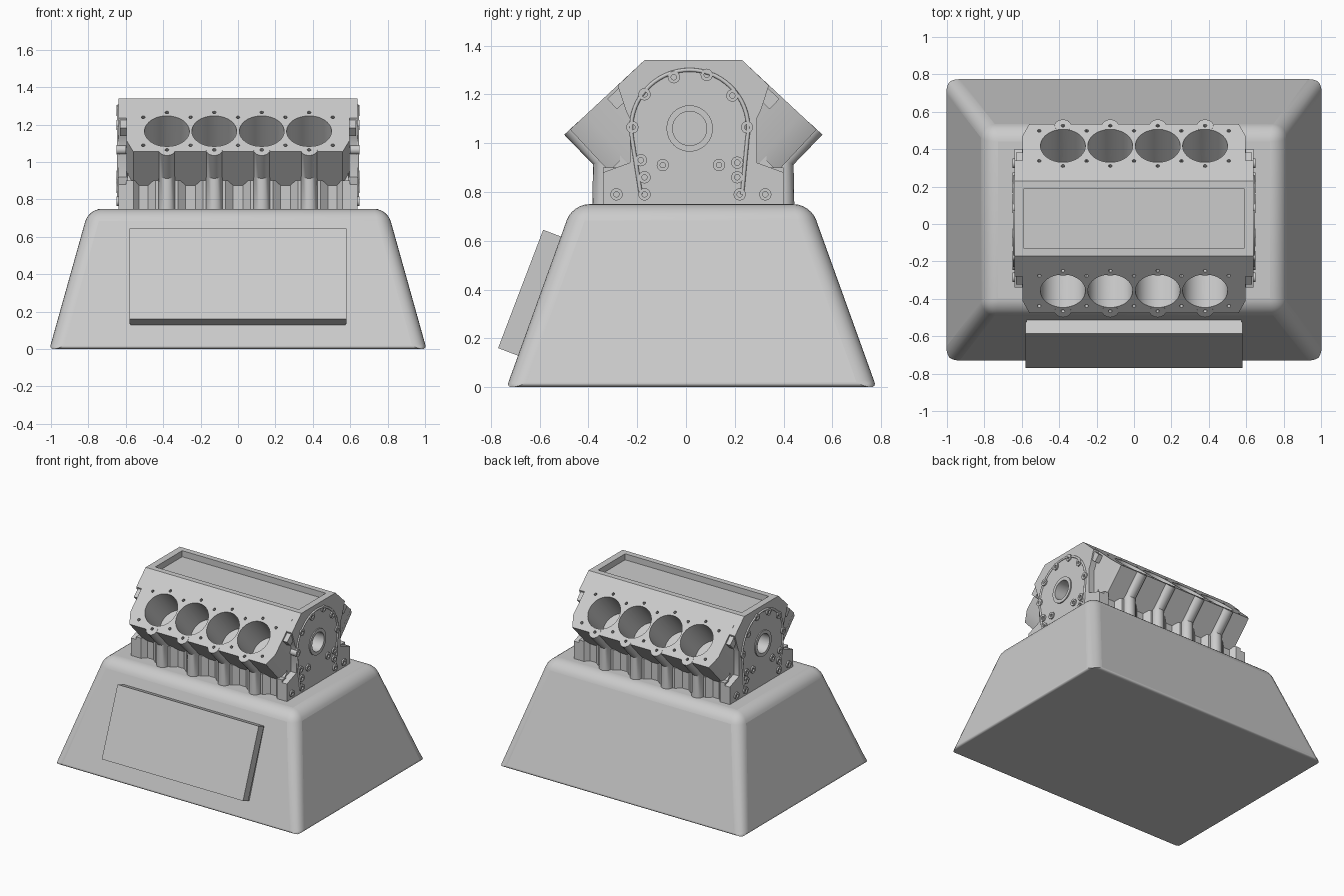
import bpy, bmesh
from math import sin, cos, pi, radians

if "Cube" in bpy.data.objects:
    bpy.data.objects.remove(bpy.data.objects["Cube"])

CY, TOP, A = 0.03, 1.34, radians(43)     # block centre line, block top, deck angle
BORES = (-0.38, -0.127, 0.127, 0.38)


def prism(bm, pts, f, h0, h1):
    """Extrude a 2D outline from h0 to h1; f maps (a, b, h) to space."""
    lo, hi = [[bm.verts.new(f(a, b, h)) for a, b in pts] for h in (h0, h1)]
    bm.faces.new(lo)
    bm.faces.new(hi)
    n = len(pts)
    for i in range(n):
        j = (i + 1) % n
        bm.faces.new((lo[i], lo[j], hi[j], hi[i]))


def ring(bm, a, b, r0, r1, f, h0, h1, n=32):
    loops = [[bm.verts.new(f(p, q, h)) for p, q in circle(a, b, r, n)]
             for r, h in ((r1, h0), (r1, h1), (r0, h1), (r0, h0))]
    for k in range(4):
        u, v = loops[k], loops[(k + 1) % 4]
        for i in range(n):
            j = (i + 1) % n
            bm.faces.new((u[i], u[j], v[j], v[i]))


def circle(a, b, r, n=32):
    return [(a + r * cos(2 * pi * i / n), b + r * sin(2 * pi * i / n)) for i in range(n)]


def rect(a0, a1, b0, b1):
    return [(a0, b0), (a1, b0), (a1, b1), (a0, b1)]


def mirrored(half):
    return half + [(-a, b) for a, b in reversed(half)]


def select(ob):
    bpy.ops.object.select_all(action='DESELECT')
    ob.select_set(True)
    bpy.context.view_layer.objects.active = ob


def smooth(ob):
    select(ob)
    bpy.ops.object.shade_smooth_by_angle(angle=radians(30))


def finish(name, bm):
    bmesh.ops.recalc_face_normals(bm, faces=bm.faces[:])
    me = bpy.data.meshes.new(name)
    bm.to_mesh(me)
    bm.free()
    ob = bpy.data.objects.new(name, me)
    bpy.context.collection.objects.link(ob)
    smooth(ob)
    return ob


def tube(name, paths, radius):
    """Round rods along polylines, converted to a mesh."""
    cu = bpy.data.curves.new(name, 'CURVE')
    cu.dimensions = '3D'
    cu.bevel_depth, cu.bevel_resolution, cu.use_fill_caps = radius, 6, True
    for path in paths:
        sp = cu.splines.new('POLY')
        sp.points.add(len(path) - 1)
        for p, co in zip(sp.points, path):
            p.co = (*co, 1)
    ob = bpy.data.objects.new(name, cu)
    bpy.context.collection.objects.link(ob)
    select(ob)
    bpy.ops.object.convert(target='MESH')
    ob = bpy.context.view_layer.objects.active
    bm = bmesh.new()
    bm.from_mesh(ob.data)
    bmesh.ops.remove_doubles(bm, verts=bm.verts[:], dist=1e-5)
    bmesh.ops.recalc_face_normals(bm, faces=bm.faces[:])
    bm.to_mesh(ob.data)
    bm.free()
    smooth(ob)
    return ob


def deck(s):          # (x, distance down the deck, depth under the deck)
    return lambda x, t, d: (x, CY + s * (0.2 + t * cos(A) - d * sin(A)),
                            TOP - t * sin(A) - d * cos(A))


def along_x(y, z, h):
    return (h, CY + y, z)


def along_z(x, y, h):
    return (x, CY + y, h)


# Rounded pedestal
bm = bmesh.new()
lo = [bm.verts.new((x, y, 0)) for x, y in rect(-1.008, 1.008, -0.735, 0.78)]
hi = [bm.verts.new((x, y, 0.75)) for x, y in rect(-0.798, 0.798, -0.465, 0.51)]
bm.faces.new(lo)
bm.faces.new(hi)
for i in range(4):
    j = (i + 1) % 4
    bm.faces.new((lo[i], lo[j], hi[j], hi[i]))
weight = bm.edges.layers.float.new('bevel_weight_edge')
for e in bm.edges:
    e[weight] = 0.3 if all(v.co.z == 0 for v in e.verts) else 1.0
base = finish("pedestal", bm)
bev = base.modifiers.new("round", 'BEVEL')
bev.limit_method, bev.width, bev.segments = 'WEIGHT', 0.07, 6
select(base)
bpy.ops.object.modifier_apply(modifier="round")
smooth(base)

# Sloping front plaque with its thin backing
for name, hw, d0, d1 in (("plaque", 0.58, 0.0, 0.066), ("plaque_backing", 0.574, 0.066, 0.1)):
    bm = bmesh.new()
    prism(bm, rect(-hw, hw, 0, 0.519),
          lambda x, t, d: (x, -0.77 + 0.356 * t + 0.934 * d, 0.16 + 0.934 * t - 0.356 * d), d0, d1)
    finish(name, bm)

# Cutters: bores, head bolt holes, valley pan, shaft recesses
bm = bmesh.new()
for s in (-1, 1):
    for x in BORES:
        prism(bm, circle(x, 0.257, 0.12, 48), deck(s), -0.05, 0.26)
        for t in (0.11, 0.404):
            prism(bm, circle(x, t, 0.01, 12), deck(s), -0.05, 0.05)
    for i in range(-2, 3):
        for t in (0.147, 0.367):
            prism(bm, circle(i * 0.2535, t, 0.01, 12), deck(s), -0.05, 0.05)
    prism(bm, circle(-0.015, 1.06, 0.07), along_x, s * 0.55, s * 0.8)
prism(bm, rect(-0.59, 0.59, -0.158, 0.158), along_z, 1.295, 1.5)
cutter = finish("cutter", bm)
cutter.hide_render = True


def cut(ob):
    m = ob.modifiers.new("cut", 'BOOLEAN')
    m.operation, m.solver, m.object = 'DIFFERENCE', 'EXACT', cutter
    select(ob)
    bpy.ops.object.modifier_apply(modifier="cut")
    smooth(ob)


# Engine core
bm = bmesh.new()
prism(bm, mirrored([(0.2, TOP), (0.3, 1.235), (0.3, 0.93), (0.33, 0.9), (0.33, 0.75)]),
      along_x, -0.592, 0.592)
cut(finish("engine_core", bm))

# Cylinder banks and the rib columns below them
for s, side in ((-1, "front"), (1, "rear")):
    bm = bmesh.new()
    prism(bm, [(-0.596, 0), (0.596, 0), (0.596, 0.33), (0.56, 0.417), (-0.56, 0.417),
               (-0.596, 0.33)], deck(s), 0, 0.32)
    cut(finish(side + "_cylinder_bank", bm))
    paths = [[deck(s)(x, 0.405, -0.001), deck(s)(x, 0.405, 0.185), (x, CY + s * 0.37, 0.74)]
             for x in BORES]
    cut(tube(side + "_rib_columns", paths, 0.044))

# Crankcase skirt, wavy in plan: further out at the columns
wave = [(-0.6, 0.37), (-0.56, 0.37), (-0.53, 0.337)]
for x in BORES:
    wave += [(x - 0.1, 0.337), (x - 0.06, 0.37), (x + 0.06, 0.37), (x + 0.1, 0.337)]
wave += [(0.53, 0.337), (0.56, 0.37), (0.6, 0.37)]
bm = bmesh.new()
prism(bm, wave + [(x, -y) for x, y in reversed(wave)], along_z, 0.748, 0.9)
finish("crankcase_skirt", bm)

# End plates with gasket rim, shaft ring and bolt bosses
bosses = [(-0.17, 1.2), (-0.05, 1.27), (0.085, 1.28), (0.19, 1.195), (-0.22, 1.065), (0.25, 1.065),
          (-0.185, 0.93), (-0.17, 0.86), (-0.17, 0.79), (0.21, 0.92), (0.21, 0.86), (0.22, 0.79),
          (-0.285, 0.79), (0.325, 0.79), (-0.095, 0.91), (0.135, 0.91)]
rim = [(-0.215, 0.79)] + [(-0.015 + 0.24 * cos(a), 1.06 + 0.24 * sin(a))
                          for a in (radians(190 - 200 * i / 32) for i in range(33))] + [(0.2, 0.79)]
for s, side in ((-1, "left"), (1, "right")):
    bm = bmesh.new()
    prism(bm, mirrored([(0.2, TOP), (0.31, 1.236), (0.275, 1.13), (0.26, 1.1), (0.26, 0.92),
                        (0.37, 0.88), (0.37, 0.75)]), along_x, s * 0.585, s * 0.64)
    cut(finish(side + "_end_plate", bm))
    bm = bmesh.new()
    ring(bm, -0.015, 1.06, 0.07, 0.095, along_x, s * 0.6, s * 0.648)
    for y, z in bosses:
        ring(bm, y - CY, z, 0.011, 0.025, along_x, s * 0.6, s * 0.65, 20)
    # side lugs on the bank ends
    for k in (-1, 1):
        prism(bm, rect(0.05, 0.22, 0.012, 0.07), lambda t, d, h, k=k: deck(k)(h, t, d),
              s * 0.58, s * 0.63)
    finish(side + "_bosses", bm)
    tube(side + "_gasket_rim", [[along_x(y, z, s * 0.64) for y, z in rim]], 0.008)

bpy.data.objects.remove(cutter)
